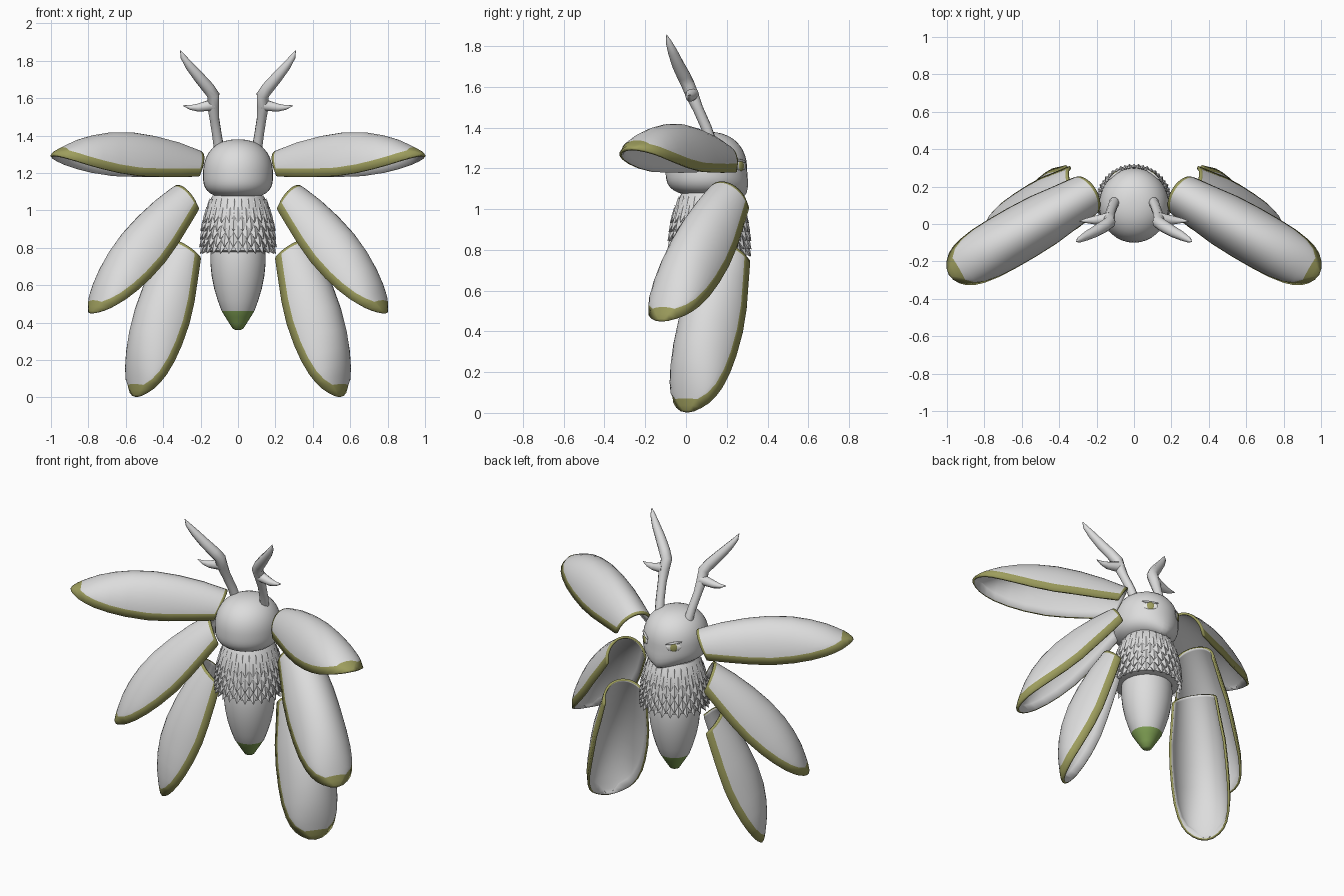
import bpy, bmesh, math
from mathutils import Vector, Matrix
from mathutils.bvhtree import BVHTree

if "Cube" in bpy.data.objects:
    bpy.data.objects.remove(bpy.data.objects["Cube"])


def material(name, rgb):
    m = bpy.data.materials.new(name)
    m.diffuse_color = (*rgb, 1)
    m.use_nodes = True
    m.node_tree.nodes["Principled BSDF"].inputs["Base Color"].default_value = m.diffuse_color
    return m


GREY = material("shell grey", (0.72, 0.72, 0.72))
OLIVE = material("olive trim", (0.34, 0.34, 0.11))
GREEN = material("tip green", (0.22, 0.36, 0.09))
PALE = material("eye white", (0.8, 0.8, 0.78))
CY = 0.115  # depth of the body axis


def finish(bm, name, mats, angle=50):
    mesh = bpy.data.meshes.new(name)
    bm.to_mesh(mesh)
    bm.free()
    ob = bpy.data.objects.new(name, mesh)
    bpy.context.collection.objects.link(ob)
    for m in mats:
        mesh.materials.append(m)
    bpy.ops.object.select_all(action='DESELECT')
    ob.select_set(True)
    bpy.context.view_layer.objects.active = ob
    bpy.ops.object.shade_smooth_by_angle(angle=math.radians(angle))
    return ob


def lathe(bm, profile, n=32):
    rings = [[bm.verts.new((r * math.cos(2 * math.pi * i / n), CY + r * math.sin(2 * math.pi * i / n), z))
              for i in range(n)] for r, z in profile]
    for a, b in zip(rings, rings[1:]):
        for i in range(n):
            bm.faces.new((a[i], a[(i + 1) % n], b[(i + 1) % n], b[i]))
    bm.faces.new(rings[0][::-1])
    bm.faces.new(rings[-1])
    bmesh.ops.recalc_face_normals(bm, faces=bm.faces)


# Head: domed top, squarer flat underside, chin drawn down at the face
bm = bmesh.new()
bmesh.ops.create_uvsphere(bm, u_segments=36, v_segments=24, radius=1)
for v in bm.verts:
    x, y, z = v.co
    r = math.hypot(x, y)
    p = 2.3 if z > 0 else 3.0
    k = 1 / max((r ** p + abs(z) ** p) ** (1 / p), 1e-6)
    x, y, z = x * k, y * k, z * k
    chin = max(0, y) ** 3 * max(0, -z) * (1 - abs(x))
    v.co = (x * 0.187, 0.1 + y * 0.2 + chin * 0.02,
            1.19 + z * (0.19 if z > 0 else 0.125) - chin * 0.09)
bm.normal_update()
head_tree = BVHTree.FromBMesh(bm)
finish(bm, "head", [GREY])


# Eyes: flattened discs seated on the face
def eye_part(name, x, z, size, lift, mat, tilt=0):
    pos, normal, _, _ = head_tree.ray_cast(Vector((x, 1, z)), Vector((0, -1, 0)))
    rot = normal.to_track_quat('Z', 'Y').to_matrix().to_4x4() @ Matrix.Rotation(tilt, 4, 'Z')
    bm = bmesh.new()
    bmesh.ops.create_uvsphere(bm, u_segments=16, v_segments=8, radius=1)
    bm.transform(Matrix.Translation(pos + normal * lift) @ rot @ Matrix.Diagonal((*size, 1)))
    finish(bm, name, [mat])


for s, side in ((1, "right"), (-1, "left")):
    eye_part(side + "_eye", s * 0.1, 1.212, (0.045, 0.022, 0.006), 0.001, PALE)
    eye_part(side + "_iris", s * 0.1, 1.212, (0.022, 0.025, 0.006), 0.004, OLIVE)
    eye_part(side + "_eyelid", s * 0.1, 1.238, (0.05, 0.007, 0.007), 0.002, GREY, -s * 0.15)

# Abdomen with coloured tip
bm = bmesh.new()
lathe(bm, [(0.012, 0.36), (0.028, 0.367), (0.046, 0.395), (0.068, 0.43), (0.088, 0.463), (0.109, 0.52),
           (0.127, 0.58), (0.141, 0.65), (0.148, 0.72), (0.147, 0.79), (0.13, 0.88)])
for f in bm.faces:
    f.material_index = 1 if f.calc_center_median().z < 0.463 else 0
finish(bm, "abdomen", [GREY, GREEN])

# Fluffy collar: core plus overlapping rows of broad pointed tufts
bm = bmesh.new()
lathe(bm, [(0.14, 0.775), (0.183, 0.785), (0.19, 0.85), (0.188, 0.92), (0.176, 0.99), (0.158, 1.04), (0.135, 1.08)])
N = 26
for row, (z, r0, r1) in enumerate([(1.045, 0.157, 0.180), (1.0, 0.174, 0.194), (0.955, 0.184, 0.202),
                                   (0.91, 0.189, 0.206), (0.87, 0.19, 0.208), (0.835, 0.188, 0.205)]):
    for i in range(N):
        a = 2 * math.pi * (i + 0.5 * (row % 2)) / N
        da = math.pi / N * 1.05

        def at(r, t, h):
            return bm.verts.new((r * math.cos(t), CY + r * math.sin(t), h))
        top, left, right = at(r0 - 0.004, a, z + 0.02), at(r0, a - da, z - 0.025), at(r0, a + da, z - 0.025)
        ridge, tip, under = at(r0 + 0.011, a, z - 0.03), at(r1, a, z - 0.068), at(r0 - 0.02, a, z - 0.05)
        for tri in ((top, left, ridge), (top, ridge, right), (left, tip, ridge),
                    (ridge, tip, right), (left, under, tip), (under, right, tip)):
            bm.faces.new(tri)
finish(bm, "collar", [GREY], 40)


# Antlers: tapered tubes, a main beam with a knee and a side tine
def tube(name, pts):
    cu = bpy.data.curves.new(name, 'CURVE')
    cu.dimensions = '3D'
    cu.bevel_depth = 1
    cu.bevel_resolution = 3
    cu.use_fill_caps = True
    sp = cu.splines.new('POLY')
    sp.points.add(len(pts) - 1)
    for p, (x, y, z, r) in zip(sp.points, pts):
        p.co = (x, y, z, 1)
        p.radius = r
    cu.materials.append(GREY)
    bpy.context.collection.objects.link(bpy.data.objects.new(name, cu))


for s, side in ((1, "right"), (-1, "left")):
    tube(side + "_antler", [(s * x, y, z, r) for x, y, z, r in (
        (0.10, 0.125, 1.32, 0.028), (0.112, 0.10, 1.40, 0.026), (0.126, 0.06, 1.49, 0.026),
        (0.133, 0.03, 1.56, 0.032), (0.131, 0.008, 1.615, 0.033), (0.16, -0.012, 1.655, 0.033),
        (0.207, -0.04, 1.71, 0.030), (0.257, -0.065, 1.77, 0.024), (0.293, -0.085, 1.82, 0.015),
        (0.308, -0.095, 1.855, 0.002))])
    tube(side + "_antler_tine", [(s * x, y, z, r) for x, y, z, r in (
        (0.13, 0.03, 1.565, 0.034), (0.17, 0.025, 1.557, 0.028), (0.215, 0.02, 1.549, 0.022),
        (0.255, 0.018, 1.550, 0.013), (0.293, 0.015, 1.56, 0.002))])

# Wing shells: stations of (along, half width, edge height, ridge height)
STATIONS = [(0, .115, 0, .13), (.016, .118, -.004, .134), (.15, .13, -.02, .157), (.3, .145, -.035, .169),
            (.45, .15, -.047, .170), (.6, .15, -.047, .154), (.72, .146, -.04, .127), (.82, .134, -.03, .095),
            (.885, .118, -.02, .066), (.93, .098, -.012, .045), (.965, .07, -.005, .027),
            (.99, .037, -.001, .012), (1, 0, 0, 0)]
BAND = 0.045  # trim height above the shell edge


def wing(name, s, root, length, pitch, heading, wide, deep):
    e, a = math.radians(pitch), math.radians(heading)
    out = Vector((math.cos(a), -math.sin(a), 0))
    across = Vector((-math.sin(a), -math.cos(a), 0)) * wide
    along = out * math.cos(e) + Vector((0, 0, math.sin(e)))
    up = Vector((0, 0, math.cos(e))) - out * math.sin(e)
    bm = bmesh.new()
    rows = []
    for u, b, low, high in STATIONS:
        low, high = low * deep, high * deep
        # first strip follows the trim width, the rest divides the arch evenly
        first = math.asin(min(0.85, BAND / max(high - low, 1e-6)))
        arc = [0] + [first + (math.pi - 2 * first) * i / 16 for i in range(17)] + [math.pi]
        row = []
        for t in arc:
            h = low + (high - low) * math.sin(t)
            lean = -0.35 * h * (1 - u) ** 4
            p = Vector(root) + along * (u * length + lean) + across * (b * math.cos(t)) + up * h
            row.append(bm.verts.new((s * p.x, p.y, p.z)))
        rows.append(row)
    last = len(rows[0]) - 2
    for j in range(len(rows) - 1):
        for i in range(last + 1):
            f = bm.faces.new((rows[j][i], rows[j + 1][i], rows[j + 1][i + 1], rows[j][i + 1]))
            # trim along both edges, the root and the tip
            f.material_index = int(i in (0, last) or j == 0 or STATIONS[j][0] >= 0.93)
    bmesh.ops.remove_doubles(bm, verts=bm.verts, dist=1e-5)
    bm.normal_update()
    outward = Vector((s * up.x, up.y, up.z))
    if sum((f.normal * f.calc_area() for f in bm.faces), Vector()).dot(outward) < 0:
        bmesh.ops.reverse_faces(bm, faces=bm.faces)
    ob = finish(bm, name, [GREY, OLIVE, GREY, GREY], 60)
    mod = ob.modifiers.new("thickness", 'SOLIDIFY')
    mod.thickness = 0.014
    mod.offset = -1
    mod.material_offset = 2  # plain inside, trimmed rim


for s, side in ((1, "right"), (-1, "left")):
    wing(side + "_upper_wing", s, (0.262, 0.15, 1.183), 0.85, 7.7, 30, 1.0, 1.09)
    wing(side + "_middle_wing", s, (0.275, 0.205, 1.01), 0.825, -43, 32.7, 1.08, 1.0)
    wing(side + "_lower_wing", s, (0.28, 0.21, 0.75), 0.82, -66, 38, 1.14, 1.0)
